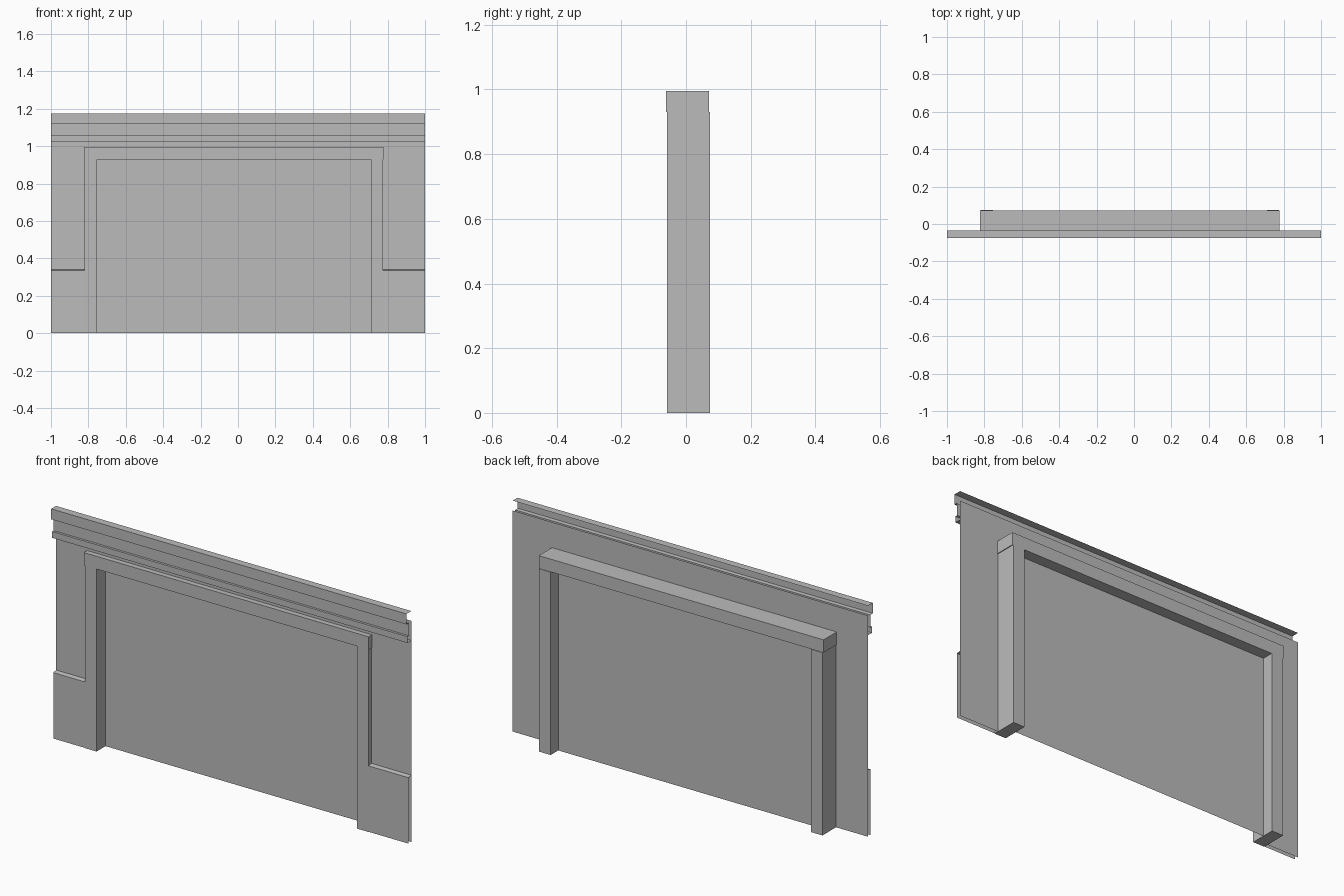
import bpy
import bmesh

cube = bpy.data.objects.get("Cube")
if cube:
    bpy.data.objects.remove(cube, do_unlink=True)

grey = bpy.data.materials.new("plain_grey")
grey.use_nodes = True
COLOUR = (0.5, 0.5, 0.5, 1)
grey.diffuse_color = COLOUR
grey.node_tree.nodes["Principled BSDF"].inputs["Base Color"].default_value = COLOUR

WALL_Y = -0.035
LEFT, RIGHT = -0.82, 0.775      # outer sides of the door frame
JAMB = 0.065                    # width of a jamb
HEAD = 0.93                     # underside of the lintel
WALL_TOP = 1.125
PANEL_Y = 0.013


def finish(name, bm):
    mesh = bpy.data.meshes.new(name)
    bm.to_mesh(mesh)
    bm.free()
    mesh.materials.append(grey)
    obj = bpy.data.objects.new(name, mesh)
    bpy.context.collection.objects.link(obj)
    return obj


def box(name, x, y, z):
    bm = bmesh.new()
    bmesh.ops.create_cube(bm, size=1)
    for v in bm.verts:
        for i, (lo, hi) in enumerate((x, y, z)):
            v.co[i] = lo if v.co[i] < 0 else hi
    return finish(name, bm)


def sheet(name, y, outline):
    """Flat front-facing sheet from an x, z outline."""
    bm = bmesh.new()
    bm.faces.new([bm.verts.new((px, y, pz)) for px, pz in outline])
    bm.normal_update()
    for f in bm.faces:
        if f.normal.y > 0:
            f.normal_flip()
    return finish(name, bm)


def moulding(name, x, profile):
    """Open strip swept along x from a y, z profile listed top to bottom."""
    bm = bmesh.new()
    rows = [[bm.verts.new((px, py, pz)) for px in x] for py, pz in profile]
    for a, b in zip(rows, rows[1:]):
        bm.faces.new((a[0], b[0], b[1], a[1]))
    return finish(name, bm)


# Wall sheet with the doorway left open, and the recessed panel in it
inner_l, inner_r = LEFT + JAMB / 2, RIGHT - JAMB / 2
head = HEAD + 0.03
sheet("wall", WALL_Y, [(-1, 0), (inner_l, 0), (inner_l, head), (inner_r, head),
                       (inner_r, 0), (1, 0), (1, WALL_TOP), (-1, WALL_TOP)])
sheet("doorway_panel", PANEL_Y, [(inner_l, 0), (inner_r, 0),
                                 (inner_r, head), (inner_l, head)])

# Door frame
for name, x0 in (("right_jamb", LEFT), ("left_jamb", RIGHT - JAMB)):
    box(name, (x0, x0 + JAMB), (-0.059, 0.074), (0, HEAD))
box("lintel", (LEFT - 0.004, RIGHT + 0.004), (-0.062, 0.071), (HEAD, 0.995))

# Cornice: crown, frieze and lower ledge, open at the ends and back
moulding("cornice", (-1, 1), [
    (WALL_Y, 1.175), (-0.074, 1.175), (-0.074, 1.122), (-0.055, 1.12),
    (-0.055, 1.057), (-0.067, 1.057), (-0.067, 1.025), (WALL_Y, 1.025)])

# Low wainscot on both sides of the frame
for name, x in (("right_wainscot", (-1, LEFT)), ("left_wainscot", (RIGHT, 1))):
    moulding(name, x, [(WALL_Y, 0.34), (-0.056, 0.335), (-0.057, 0)])
